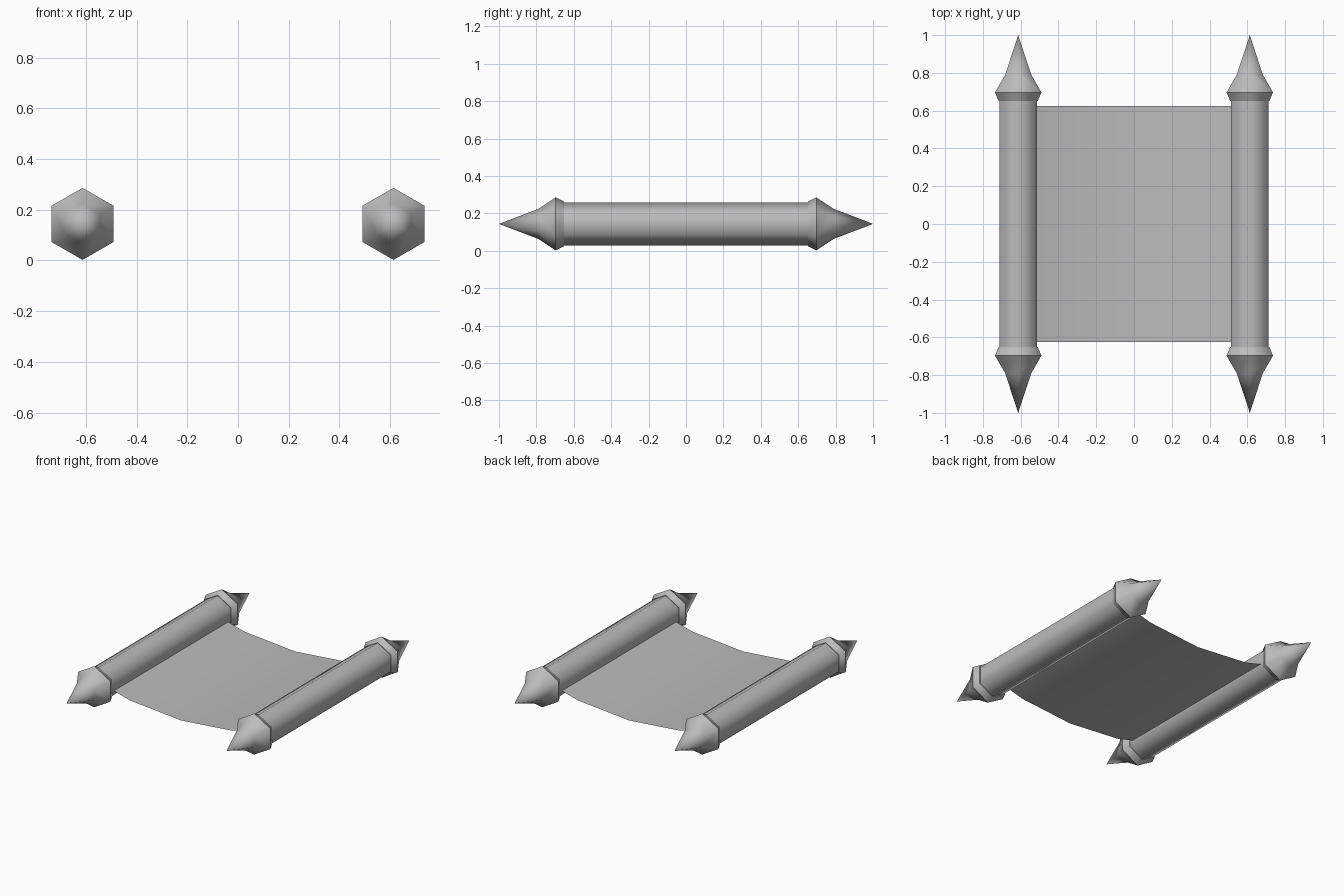
import bpy, bmesh, math

if "Cube" in bpy.data.objects:
    bpy.data.objects.remove(bpy.data.objects["Cube"])

grey = bpy.data.materials.new("plain grey")
grey.diffuse_color = (0.5, 0.5, 0.5, 1)
grey.use_nodes = True
grey.node_tree.nodes["Principled BSDF"].inputs["Base Color"].default_value = grey.diffuse_color
AXIS_X, AXIS_Z = 0.613, 0.144


def finish(name, bm):
    bmesh.ops.recalc_face_normals(bm, faces=bm.faces)
    me = bpy.data.meshes.new(name)
    bm.to_mesh(me)
    bm.free()
    me.materials.append(grey)
    ob = bpy.data.objects.new(name, me)
    bpy.context.collection.objects.link(ob)
    return ob


def hex_lathe(name, profile, cx, sharp_rings=()):
    """Six-sided body along y from (y, radius) rings; radius 0 makes a tip."""
    bm = bmesh.new()
    rings = []
    for y, r in profile:
        angles = [math.radians(90 + 60 * k) for k in range(6)] if r else [0]
        rings.append([bm.verts.new((cx + r * math.cos(a), y, AXIS_Z + r * math.sin(a)))
                      for a in angles])
    for a, b in zip(rings, rings[1:]):
        for k in range(6):
            n = (k + 1) % 6
            if len(b) == 1:
                bm.faces.new((a[k], a[n], b[0]))
            else:
                bm.faces.new((a[k], a[n], b[n], b[k]))
    for f in bm.faces:
        f.smooth = True
    # flat end caps
    for ring in (rings[0], rings[-1]):
        if len(ring) == 6:
            bm.faces.new(ring)
    for i in sharp_rings:
        for k in range(6):
            bm.edges.get((rings[i][k], rings[i][(k + 1) % 6])).smooth = False
    return finish(name, bm)


for side, sx in (("left", -1), ("right", 1)):
    # rolled part of the scroll
    hex_lathe(side + "_roller", [(-0.66, 0.115), (0.66, 0.115)], sx * AXIS_X, (0, 1))
    # pointed finials
    for end, sy in (("front", -1), ("back", 1)):
        hex_lathe(f"{side}_{end}_finial",
                  [(sy * 0.652, 0.12), (sy * 0.697, 0.142), (sy * 0.79, 0.08), (sy * 1.0, 0)],
                  sx * AXIS_X, (0, 1))

# sagging sheet between the rollers
bm = bmesh.new()
section = [(-0.52, 0.116), (-0.39, 0.081), (0, 0.047), (0.39, 0.081), (0.52, 0.116)]
rows = [[bm.verts.new((x, y, z)) for y in (-0.625, 0.625)] for x, z in section]
for a, b in zip(rows, rows[1:]):
    bm.faces.new((a[0], b[0], b[1], a[1])).smooth = True
sheet = finish("sheet", bm)
if sheet.data.polygons[0].normal.z < 0:
    sheet.data.flip_normals()
